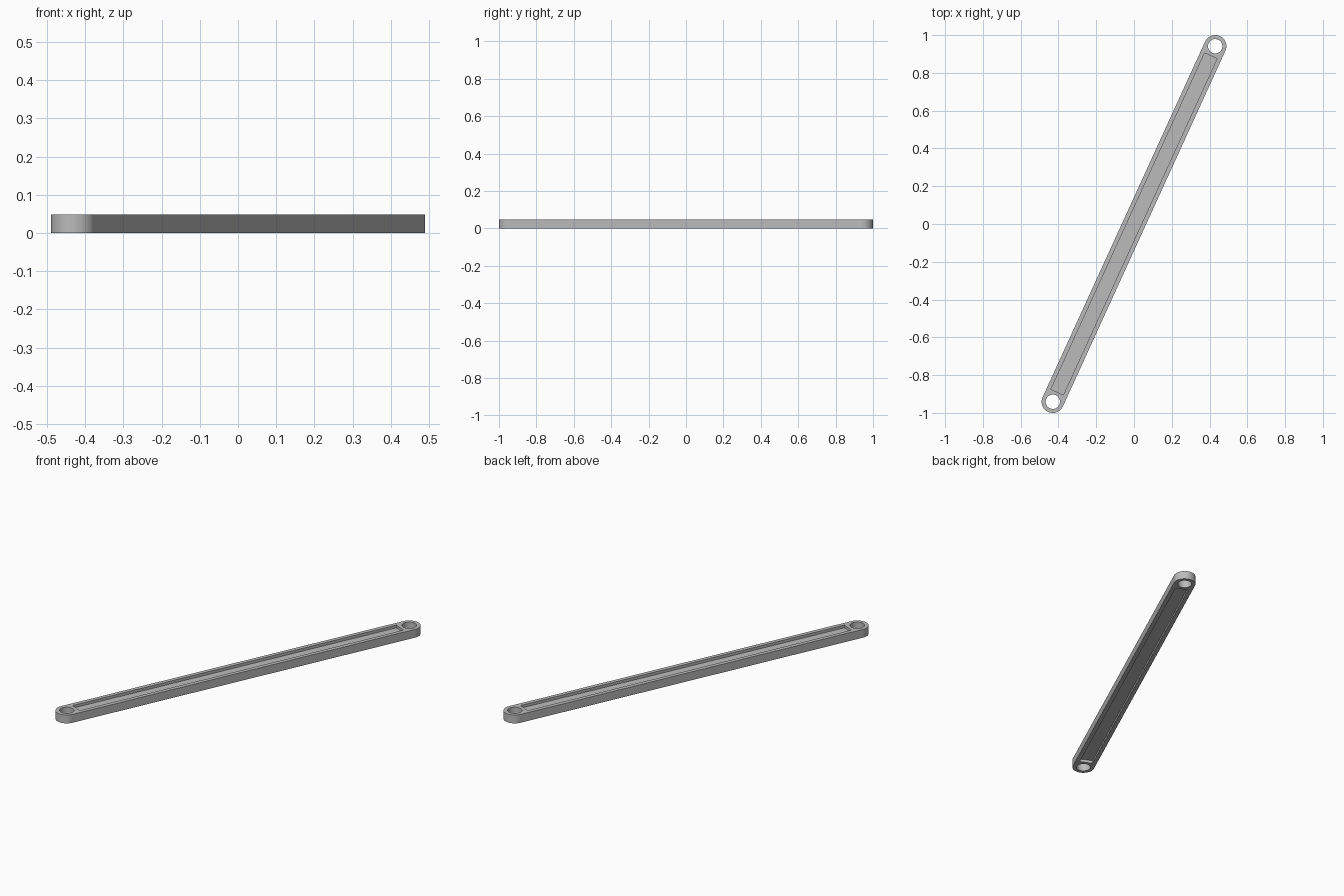
import bpy, bmesh, math
from mathutils import Matrix, Vector

if "Cube" in bpy.data.objects:
    bpy.data.objects.remove(bpy.data.objects["Cube"], do_unlink=True)

END = Vector((0.43, 0.941))      # centre of one pin hole
HALF = END.length
ANGLE = math.atan2(END.y, END.x)
RADIUS, HOLE, HEIGHT = 0.059, 0.038, 0.048
POCKET_HALF, POCKET_WIDTH, DEPTH = HALF - 0.056, 0.072, 0.016

grey = bpy.data.materials.new("plain grey")
grey.use_nodes = True
grey.diffuse_color = (0.5, 0.5, 0.5, 1)
grey.node_tree.nodes["Principled BSDF"].inputs["Base Color"].default_value = (0.5, 0.5, 0.5, 1)


def prism(name, outline, low, high):
    """Extrude a closed outline from low to high, turned along the bar."""
    bm = bmesh.new()
    face = bm.faces.new([bm.verts.new((x, y, low)) for x, y in outline])
    top = bmesh.ops.extrude_face_region(bm, geom=[face])["geom"]
    verts = [v for v in top if isinstance(v, bmesh.types.BMVert)]
    bmesh.ops.translate(bm, verts=verts, vec=(0, 0, high - low))
    bmesh.ops.recalc_face_normals(bm, faces=bm.faces)
    bm.transform(Matrix.Rotation(ANGLE, 4, "Z"))
    mesh = bpy.data.meshes.new(name)
    bm.to_mesh(mesh)
    bm.free()
    mesh.materials.append(grey)
    obj = bpy.data.objects.new(name, mesh)
    bpy.context.collection.objects.link(obj)
    return obj


def arc(cx, radius, start, sweep, steps):
    return [(cx + radius * math.cos(start + sweep * i / steps),
             radius * math.sin(start + sweep * i / steps)) for i in range(steps + 1)]


# Bar with rounded ends
quarter = math.pi / 2
bar = prism("link_bar", arc(HALF, RADIUS, -quarter, math.pi, 32)
            + arc(-HALF, RADIUS, quarter, math.pi, 32), 0, HEIGHT)

# Pin holes, and a shallow pocket in the top and the bottom
w = POCKET_WIDTH / 2
pocket = [(-POCKET_HALF, -w), (POCKET_HALF, -w), (POCKET_HALF, w), (-POCKET_HALF, w)]
cutters = [prism("hole_cutter", arc(s * HALF, HOLE, 0, math.tau, 48)[:-1], -0.05, 0.1)
           for s in (-1, 1)]
cutters.append(prism("top_pocket_cutter", pocket, HEIGHT - DEPTH, 0.1))
cutters.append(prism("bottom_pocket_cutter", pocket, -0.05, DEPTH))

bpy.ops.object.select_all(action="DESELECT")
bar.select_set(True)
bpy.context.view_layer.objects.active = bar
for cutter in cutters:
    cutter.hide_render = True
    mod = bar.modifiers.new("cut", "BOOLEAN")
    mod.operation = "DIFFERENCE"
    mod.solver = "EXACT"
    mod.object = cutter
    bpy.ops.object.modifier_apply(modifier=mod.name)
    bpy.data.objects.remove(cutter, do_unlink=True)

bpy.ops.object.shade_smooth_by_angle(angle=math.radians(30))
